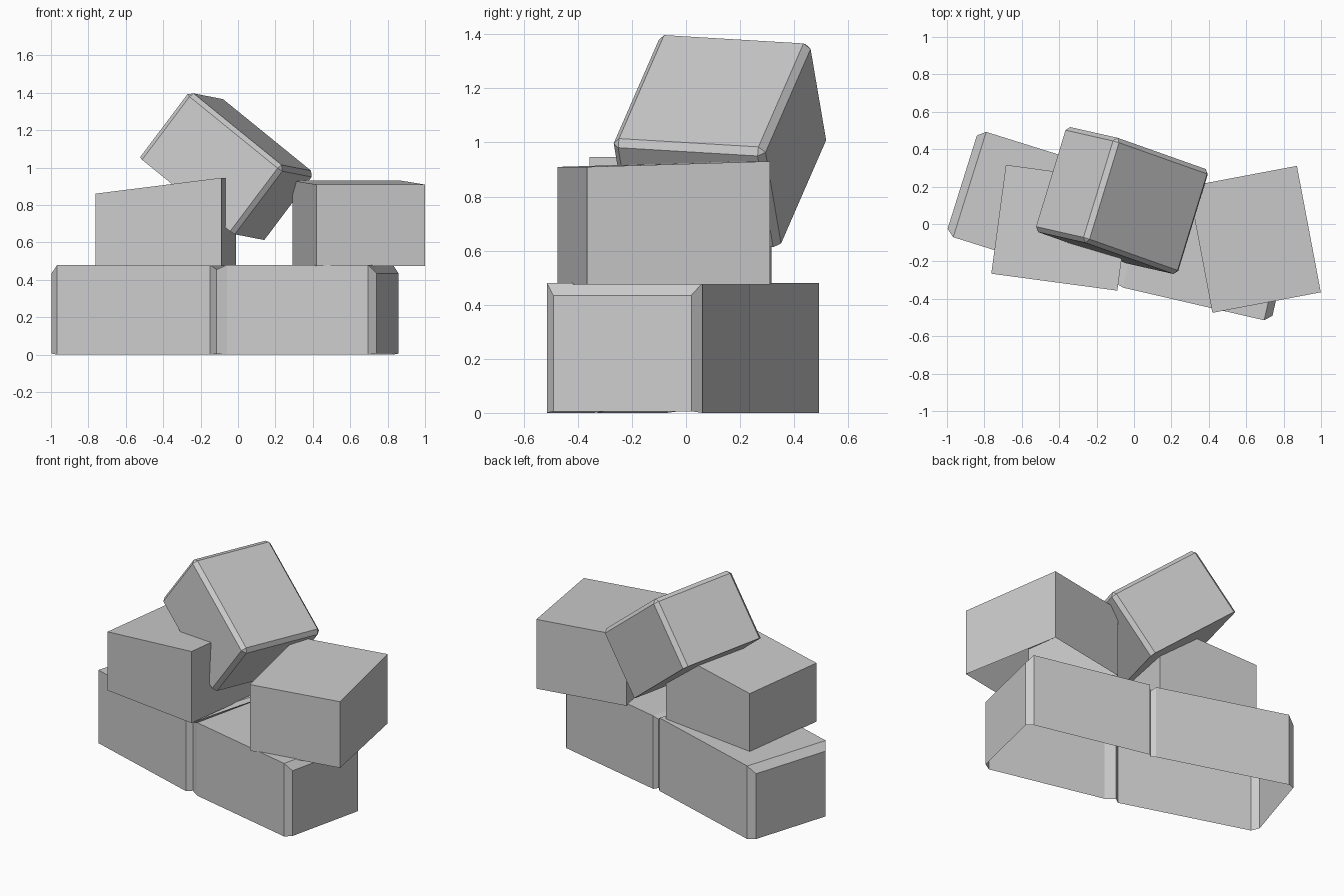
import bpy, bmesh
from math import radians
from mathutils import Matrix, Vector

cube = bpy.data.objects.get("Cube")
if cube:
    bpy.data.objects.remove(cube)

stone = bpy.data.materials.new("light_grey_stone")
stone.use_nodes = True
stone.diffuse_color = (0.6, 0.6, 0.6, 1)
stone.node_tree.nodes["Principled BSDF"].inputs["Base Color"].default_value = (0.6, 0.6, 0.6, 1)


def finish(name, bm, matrix):
    """Turn a bmesh into a placed, flat shaded stone object."""
    bmesh.ops.recalc_face_normals(bm, faces=bm.faces)
    mesh = bpy.data.meshes.new(name)
    bm.to_mesh(mesh)
    bm.free()
    mesh.materials.append(stone)
    obj = bpy.data.objects.new(name, mesh)
    bpy.context.collection.objects.link(obj)
    obj.matrix_world = matrix
    return obj


def placed(x, y, z, turn):
    return Matrix.Translation((x, y, z)) @ Matrix.Rotation(radians(turn), 4, "Z")


def box(size):
    bm = bmesh.new()
    bmesh.ops.create_cube(bm, size=1)
    bmesh.ops.scale(bm, vec=size, verts=bm.verts)
    return bm


def sloped_block(name, matrix, length, width, height, slope_x, slope_y):
    """Upright block with a gently sloping top and an open underside."""
    bm = box((length, width, height))
    bm.normal_update()
    underside = [f for f in bm.faces if f.normal.z < -0.5]
    bmesh.ops.delete(bm, geom=underside, context="FACES_ONLY")
    for v in bm.verts:
        v.co.z += height / 2
        if v.co.z > height / 2:
            v.co.z += slope_x * v.co.x + slope_y * v.co.y
    return finish(name, bm, matrix)


# Bottom course: two blocks joined at a groove, open underneath, with chamfered ends
def section(matrix, x, inset):
    """Front and back point of a cross-section, with its low and high edge."""
    w = 0.295 - 0.033 * inset
    return (matrix @ Vector((x, -w, 0)), matrix @ Vector((x, w, 0)),
            0.006 * inset, 0.48 - 0.045 * inset)


right_half = placed(-0.47, 0.083, 0, -17.4)
left_half = placed(0.385, -0.14, 0, -13)
groove = (Vector((-0.115, -0.305, 0)), Vector((0.05, 0.212, 0)), 0.004, 0.455)
sections = [section(right_half, -0.47, 1), section(right_half, -0.428, 0),
            section(right_half, 0.428, 0), groove,
            section(left_half, -0.387, 0), section(left_half, 0.387, 0),
            section(left_half, 0.425, 1)]
bm = bmesh.new()
rings = [[bm.verts.new((p.x, p.y, z)) for p, z in
          ((front, low), (front, high), (back, high), (back, low))]
         for front, back, low, high in sections]
for a, b in zip(rings, rings[1:]):
    for i in range(3):
        bm.faces.new((a[i], a[i + 1], b[i + 1], b[i]))
bm.faces.new(rings[0])
bm.faces.new(rings[-1])
finish("lower_blocks", bm, Matrix())

# Middle course
sloped_block("middle_right_block", placed(-0.387, -0.02, 0.475, -7.65), 0.68, 0.587, 0.428, 0.125, 0)
sloped_block("middle_left_block", placed(0.645, -0.082, 0.475, 10.7), 0.59, 0.688, 0.445, 0, 0.03)

# Tumbled block resting on top, chamfered everywhere but around its underside
along = Vector((0.48, -0.17, -0.39)).normalized()
across = Vector((0.16, 0.53, -0.03))
across = (across - along * across.dot(along)).normalized()
up = along.cross(across)
turn = Matrix((along, across, up)).transposed().to_4x4()
bm = box((0.677, 0.588, 0.45))
for v in bm.verts:
    v.co.z += 0.009
edges = [e for e in bm.edges if any(v.co.z > 0 for v in e.verts)]
bmesh.ops.bevel(bm, geom=edges, offset=0.024, segments=1, affect="EDGES")
finish("tumbled_top_block", bm, Matrix.Translation((-0.063, 0.125, 1.005)) @ turn)
